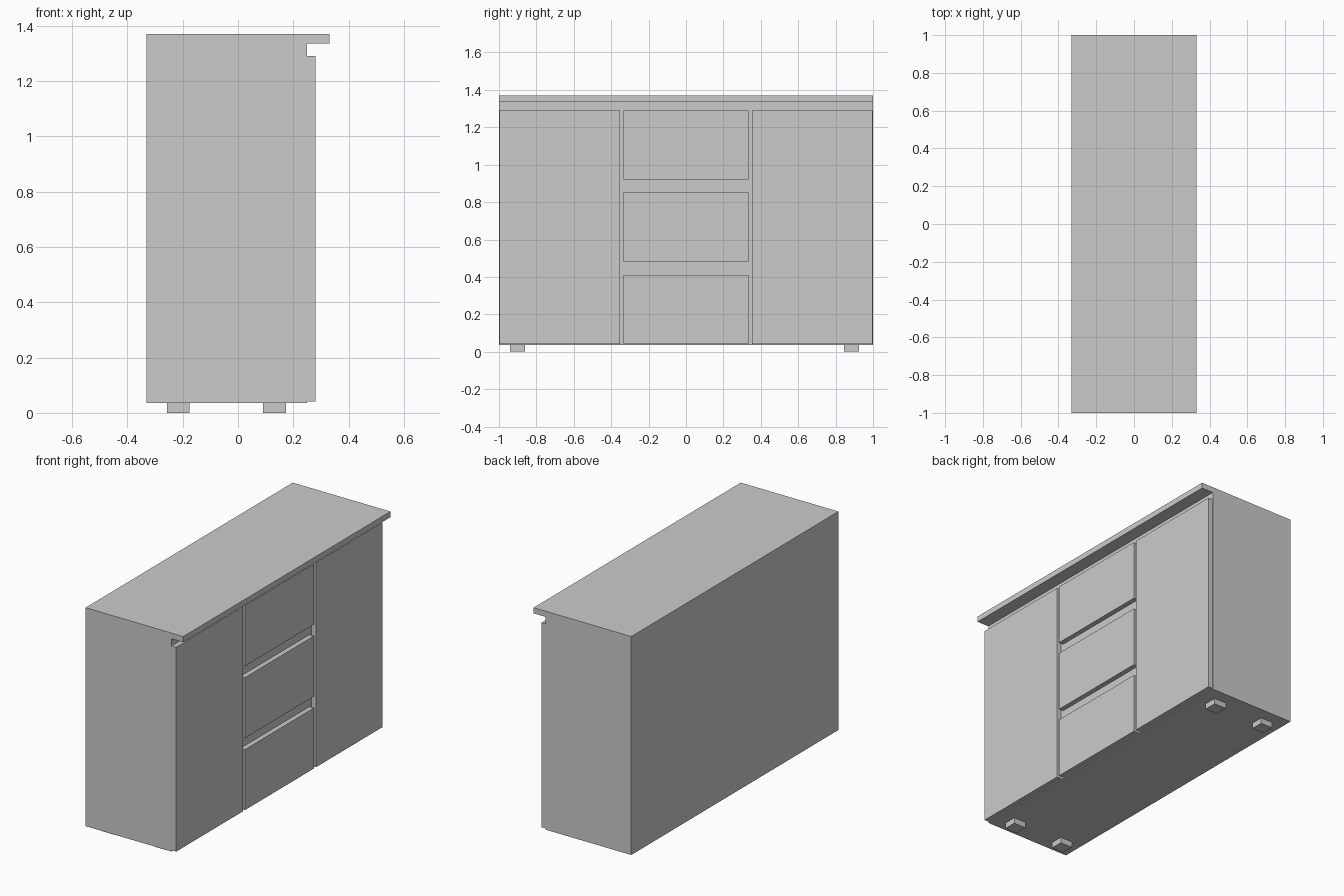
import bpy

if "Cube" in bpy.data.objects:
    bpy.data.objects.remove(bpy.data.objects["Cube"])


def box(name, x, y, z):
    """Box from (min, max) extents on each axis."""
    bpy.ops.mesh.primitive_cube_add(size=1)
    ob = bpy.context.object
    ob.name = name
    for i, (lo, hi) in enumerate((x, y, z)):
        ob.location[i] = (lo + hi) / 2
        ob.scale[i] = hi - lo
    bpy.ops.object.transform_apply(location=True, rotation=False, scale=True)
    return ob


BACK, CARCASS, FRONT = -0.33, 0.25, 0.28

# Carcass and overhanging worktop
box("carcass", (BACK, CARCASS), (-1, 1), (0.035, 1.335))
box("worktop", (BACK, 0.33), (-1, 1), (1.335, 1.37))

# Side doors
for name, y in (("left_door", (-0.997, -0.353)), ("right_door", (0.353, 0.997))):
    box(name, (CARCASS, FRONT), y, (0.041, 1.29))

# Central stack of drawers with finger gaps between
height, gap = 0.37, 0.07
for i in range(3):
    z = 0.041 + i * (height + gap)
    box(f"drawer_{i + 1}", (CARCASS, FRONT), (-0.333, 0.333), (z, min(z + height, 1.29)))

# Square feet
for side, y in (("left", (-0.94, -0.86)), ("right", (0.845, 0.925))):
    for end, x in (("back", (-0.257, -0.175)), ("front", (0.09, 0.173))):
        box(f"{end}_{side}_foot", x, y, (0, 0.035))
